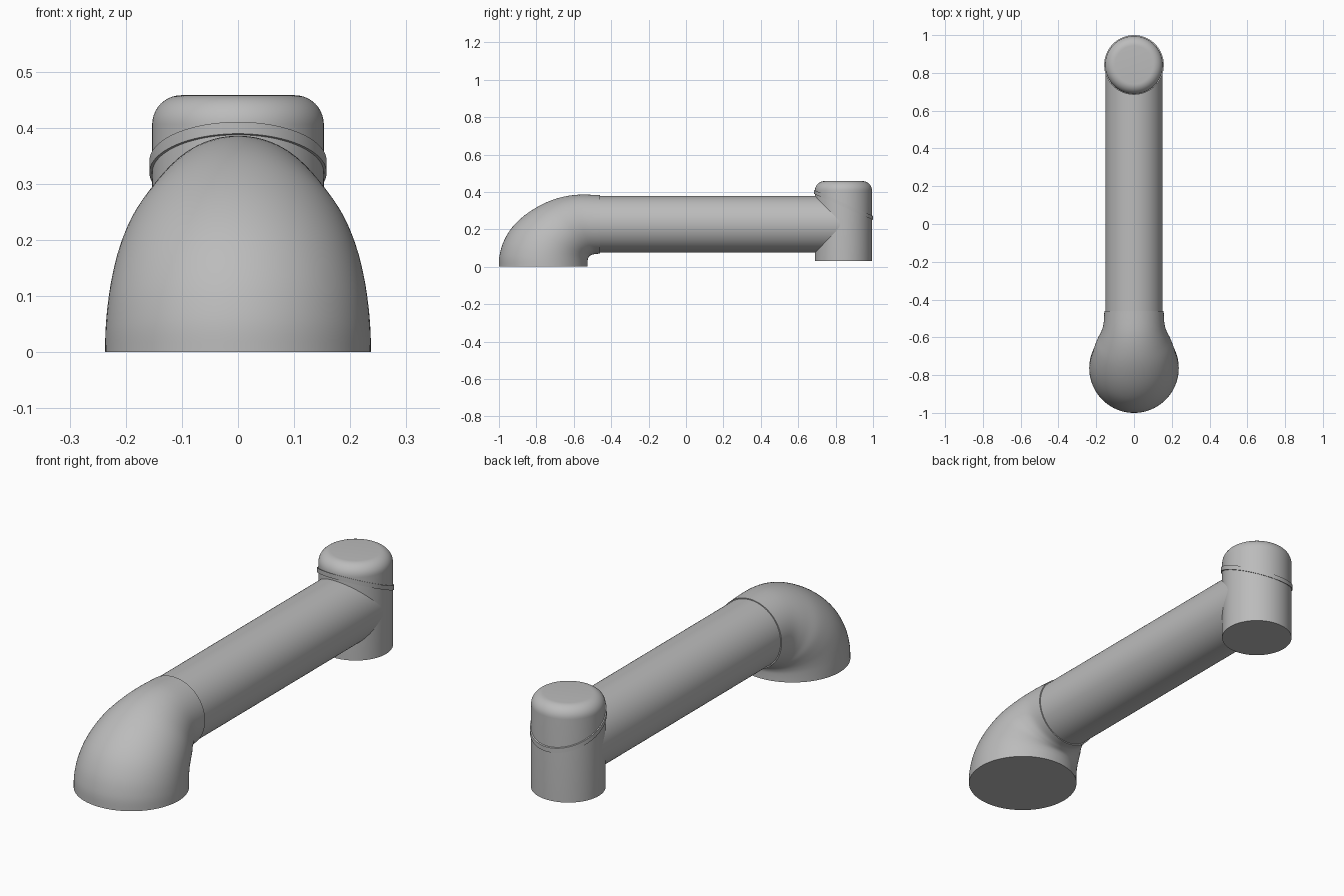
import bpy, bmesh, math
from mathutils import Vector

if "Cube" in bpy.data.objects:
    bpy.data.objects.remove(bpy.data.objects["Cube"])

SEG = 96
grey = bpy.data.materials.new("plain grey")
grey.use_nodes = True
grey.diffuse_color = (0.5, 0.5, 0.5, 1)
grey.node_tree.nodes["Principled BSDF"].inputs["Base Color"].default_value = (0.5, 0.5, 0.5, 1)


def ring(centre, u, v):
    """Ellipse of points around centre, spanned by the half axes u and v."""
    angles = [2 * math.pi * i / SEG for i in range(SEG)]
    return [centre + u * math.cos(a) + v * math.sin(a) for a in angles]


def loft(name, rings, closed=False):
    """Skin a list of rings; cap the ends, or join last to first if closed."""
    bm = bmesh.new()
    loops = [[bm.verts.new(p) for p in r] for r in rings]
    pairs = list(zip(loops, loops[1:]))
    if closed:
        pairs.append((loops[-1], loops[0]))
    else:
        bm.faces.new(loops[0])
        bm.faces.new(loops[-1])
    for a, b in pairs:
        for i in range(SEG):
            j = (i + 1) % SEG
            bm.faces.new((a[i], a[j], b[j], b[i]))
    bmesh.ops.recalc_face_normals(bm, faces=bm.faces)
    mesh = bpy.data.meshes.new(name)
    bm.to_mesh(mesh)
    bm.free()
    mesh.materials.append(grey)
    obj = bpy.data.objects.new(name, mesh)
    bpy.context.collection.objects.link(obj)
    bpy.ops.object.select_all(action='DESELECT')
    obj.select_set(True)
    bpy.context.view_layer.objects.active = obj
    bpy.ops.object.shade_smooth_by_angle(angle=math.radians(35))
    return obj


def lathe(name, profile, y, slope=0.0, closed=False):
    """Upright turned part; slope tips each ring along y."""
    rings = [ring(Vector((0, y, z)), Vector((r, 0, 0)), Vector((0, r, -slope * r)))
             for r, z in profile]
    return loft(name, rings, closed)


def spline(keys, steps):
    """Smooth interpolation through tuples of numbers."""
    keys = [Vector(k) for k in keys]
    out = []
    for i in range(len(keys) - 1):
        p0, p1, p2 = keys[max(i - 1, 0)], keys[i], keys[i + 1]
        p3 = keys[min(i + 2, len(keys) - 1)]
        for s in range(steps):
            t = s / steps
            out.append(p1 + (p2 - p0) * (t / 2)
                       + (p0 * 2 - p1 * 5 + p2 * 4 - p3) * (t * t / 2)
                       + (p1 * 3 - p0 - p2 * 3 + p3) * (t ** 3 / 2))
    return out + [keys[-1]]


# Flared elbow: outer y, outer z, inner y, inner z, half width
elbow_keys = [
    (-1.0, 0.0, -0.526, 0.0, 0.237),
    (-0.997, 0.06, -0.526, 0.022, 0.236),
    (-0.975, 0.135, -0.525, 0.038, 0.232),
    (-0.93, 0.21, -0.522, 0.048, 0.225),
    (-0.86, 0.277, -0.518, 0.055, 0.215),
    (-0.77, 0.333, -0.512, 0.06, 0.2),
    (-0.68, 0.368, -0.502, 0.064, 0.179),
    (-0.58, 0.385, -0.487, 0.068, 0.162),
    (-0.46, 0.383, -0.46, 0.07, 0.157),
]
sections = []
for oy, oz, iy, iz, w in spline(elbow_keys, 5):
    outer, inner = Vector((0, oy, oz)), Vector((0, iy, iz))
    sections.append(ring((outer + inner) / 2, Vector((w, 0, 0)), (outer - inner) / 2))
loft("flared_elbow", sections)

# Straight horizontal pipe, running into the upright end
POST_Y, R = 0.842, 0.153
loft("straight_pipe", [ring(Vector((0, y, 0.227)), Vector((0.152, 0, 0)), Vector((0, 0, 0.152)))
                       for y in (-0.47, POST_Y)])

# Upright end with rounded top
FILLET, TOP = 0.052, 0.458
profile = [(R, 0.03)]
for i in range(11):
    a = math.pi / 2 * i / 10
    profile.append((R - FILLET + FILLET * math.cos(a), TOP - FILLET + FILLET * math.sin(a)))
lathe("upright_end", profile, POST_Y)

# Slanted band round the upright end
lathe("slanted_band", [(0.148, 0.32), (0.158, 0.32), (0.158, 0.341), (0.148, 0.341)],
      POST_Y, slope=0.44, closed=True)
